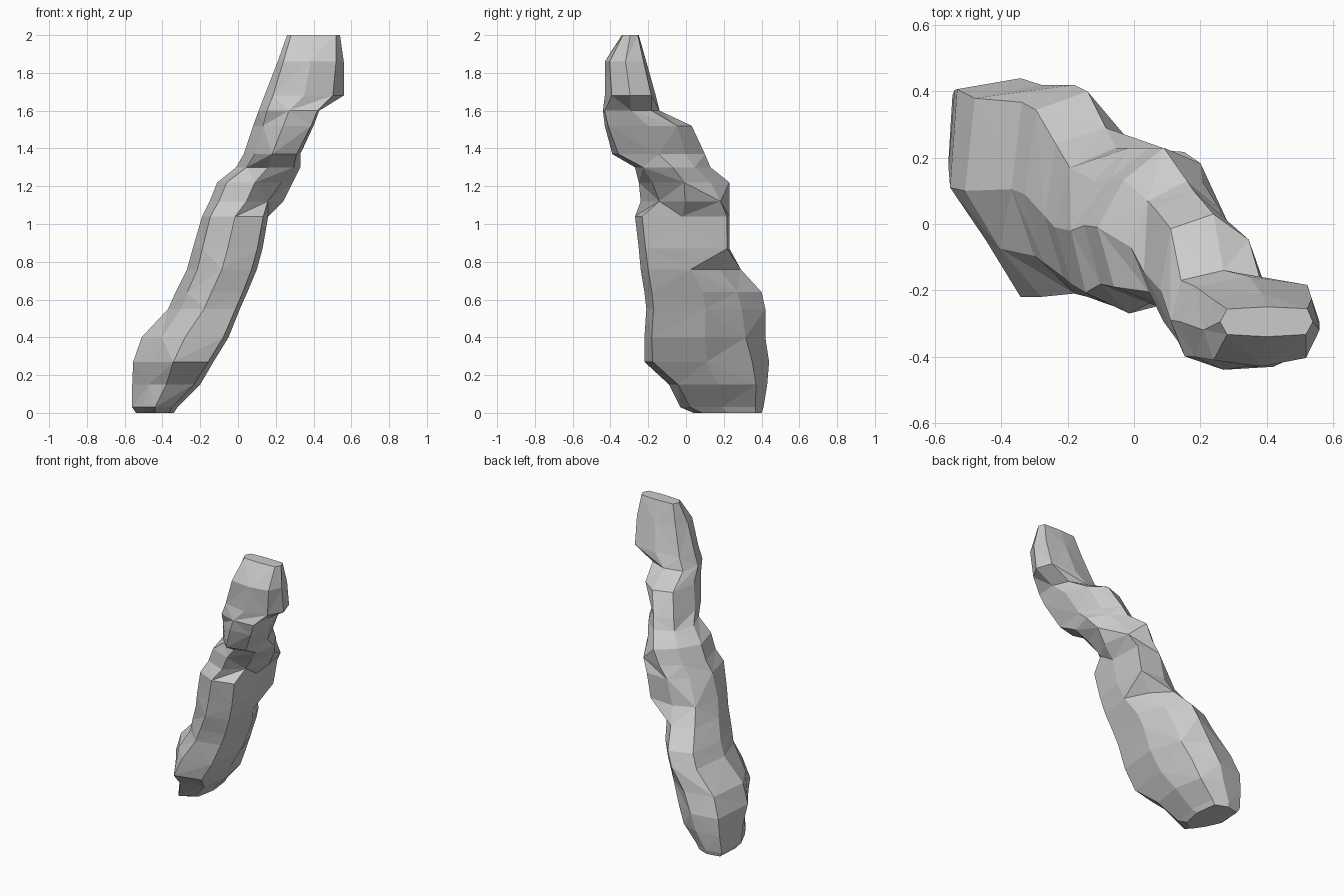
import bpy, bmesh

# Cross-sections of the leaning rock: z, x min, x max, y min, y max
SECTIONS = [
    (0.00, -0.54, -0.34, 0.04, 0.40),
    (0.03, -0.56, -0.32, -0.03, 0.41),
    (0.15, -0.56, -0.20, -0.09, 0.43),
    (0.27, -0.555, -0.13, -0.22, 0.44),
    (0.40, -0.51, -0.05, -0.22, 0.42),
    (0.55, -0.37, 0.01, -0.21, 0.42),
    (0.64, -0.33, 0.05, -0.22, 0.40),
    (0.76, -0.27, 0.10, -0.24, 0.29),
    (0.87, -0.24, 0.13, -0.25, 0.23),
    (1.04, -0.19, 0.16, -0.27, 0.23),
    (1.12, -0.15, 0.24, -0.24, 0.23),
    (1.22, -0.11, 0.29, -0.25, 0.23),
    (1.30, -0.01, 0.33, -0.27, 0.13),
    (1.37, 0.03, 0.33, -0.39, 0.10),
    (1.52, 0.08, 0.40, -0.43, 0.03),
    (1.60, 0.11, 0.43, -0.44, -0.14),
    (1.68, 0.14, 0.56, -0.43, -0.16),
    (1.86, 0.21, 0.56, -0.43, -0.21),
    (2.00, 0.26, 0.54, -0.34, -0.25),
]

# How far each corner is cut back: z, back right, back left, front left, front right
CUTS = [
    (0.00, 0.18, 0.10, 0.45, 0.25),
    (0.30, 0.28, 0.10, 0.52, 0.12),
    (0.60, 0.42, 0.18, 0.33, 0.12),
    (0.76, 0.42, 0.18, 0.30, 0.15),
    (0.87, 0.05, 0.25, 0.28, 0.15),
    (1.04, 0.05, 0.40, 0.25, 0.15),
    (1.12, 0.20, 0.40, 0.25, 0.42),
    (1.22, 0.42, 0.40, 0.25, 0.30),
    (1.40, 0.42, 0.18, 0.42, 0.10),
    (1.60, 0.28, 0.20, 0.27, 0.06),
    (1.70, 0.15, 0.20, 0.20, 0.33),
    (2.00, 0.12, 0.15, 0.15, 0.15),
]
DIRS = [(1, 0), (1, 1), (0, 1), (-1, 1), (-1, 0), (-1, -1), (0, -1), (1, -1)]
SIDES = len(DIRS)


def cuts_at(z):
    for a, b in zip(CUTS, CUTS[1:]):
        if z <= b[0]:
            f = (z - a[0]) / (b[0] - a[0])
            return [p + (q - p) * f for p, q in zip(a[1:], b[1:])]
    return CUTS[-1][1:]


def add_ring(bm, z, x0, x1, y0, y1):
    cuts = cuts_at(z)
    ring = []
    for k, (dx, dy) in enumerate(DIRS):
        s = 1 - cuts[k // 2] if k % 2 else 1
        ring.append(bm.verts.new(((x0 + x1) / 2 + dx * s * (x1 - x0) / 2,
                                  (y0 + y1) / 2 + dy * s * (y1 - y0) / 2, z)))
    return ring


# Faceted rock: loft through the sections, cap both ends
bm = bmesh.new()
rings = [add_ring(bm, *s) for s in SECTIONS]
for i, (a, b) in enumerate(zip(rings, rings[1:])):
    for k in range(SIDES):
        n = (k + 1) % SIDES
        if (i + k) % 2:
            bm.faces.new((a[k], a[n], b[n]))
            bm.faces.new((a[k], b[n], b[k]))
        else:
            bm.faces.new((a[k], a[n], b[k]))
            bm.faces.new((a[n], b[n], b[k]))
bm.faces.new(rings[0][::-1])
bm.faces.new(rings[-1])
bmesh.ops.recalc_face_normals(bm, faces=bm.faces)

mesh = bpy.data.meshes.new("leaning_rock")
bm.to_mesh(mesh)
bm.free()
rock = bpy.data.objects.new("leaning_rock", mesh)
bpy.context.collection.objects.link(rock)
